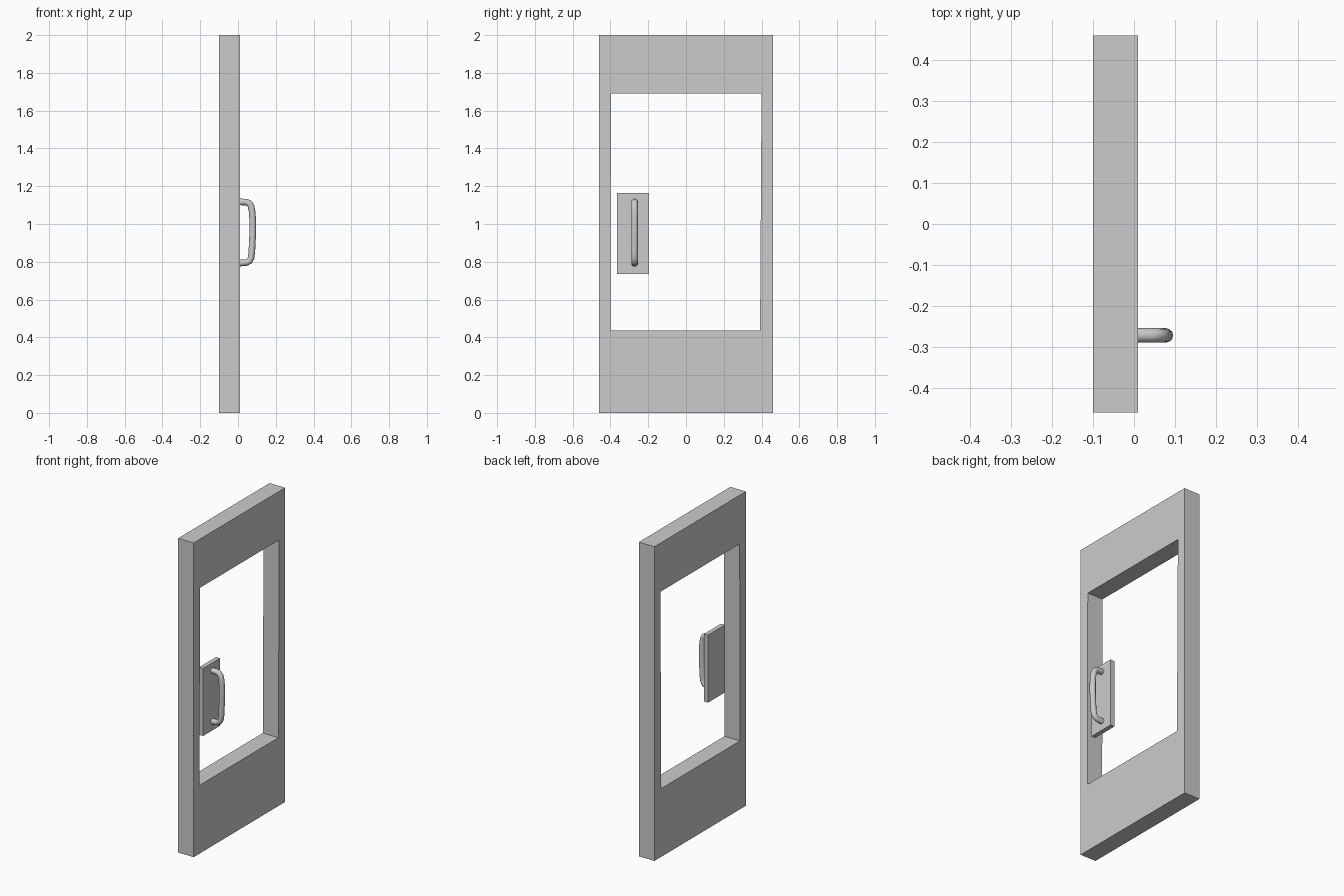
import bpy, bmesh, math

if "Cube" in bpy.data.objects:
    bpy.data.objects.remove(bpy.data.objects["Cube"])


def add_mesh(name, bm):
    bmesh.ops.recalc_face_normals(bm, faces=bm.faces[:])
    mesh = bpy.data.meshes.new(name)
    bm.to_mesh(mesh)
    bm.free()
    obj = bpy.data.objects.new(name, mesh)
    bpy.context.collection.objects.link(obj)
    return obj


# Door frame: outer and inner outlines (y, z) joined as a ring with depth in x
BACK, FRONT = -0.10, 0.01
outer = [(-0.46, 0), (0.46, 0), (0.46, 2), (-0.46, 2)]
inner = [(-0.401, 0.435), (0.392, 0.435), (0.40, 1.69), (-0.397, 1.69)]
bm = bmesh.new()
ob, of, ib, inf = [[bm.verts.new((x, y, z)) for y, z in loop]
                   for loop in (outer, inner) for x in (BACK, FRONT)]
for a, b in ((ob, of), (of, inf), (inf, ib), (ib, ob)):
    for i in range(4):
        j = (i + 1) % 4
        bm.faces.new((a[i], a[j], b[j], b[i]))
add_mesh("door_frame", bm)

# Handle backing plate
bm = bmesh.new()
bmesh.ops.create_cube(bm, size=1)
bmesh.ops.scale(bm, vec=(0.028, 0.17, 0.43), verts=bm.verts)
bmesh.ops.translate(bm, vec=(-0.004, -0.28, 0.95), verts=bm.verts)
add_mesh("handle_plate", bm)

# Pull handle: round tube swept along a bent path (x, z)
path = [(0.0, 1.117), (0.045, 1.116), (0.060, 1.109), (0.069, 1.095),
        (0.075, 1.065), (0.078, 1.02), (0.078, 0.95), (0.073, 0.85),
        (0.069, 0.82), (0.061, 0.804), (0.045, 0.796), (0.0, 0.792)]
curve = bpy.data.curves.new("pull_handle", 'CURVE')
curve.dimensions = '3D'
curve.bevel_depth = 0.0175
curve.bevel_resolution = 4
curve.use_fill_caps = True
spline = curve.splines.new('POLY')
spline.points.add(len(path) - 1)
for p, (x, z) in zip(spline.points, path):
    p.co = (x, -0.272, z, 1)
handle = bpy.data.objects.new("pull_handle", curve)
bpy.context.collection.objects.link(handle)
bpy.context.view_layer.objects.active = handle
handle.select_set(True)
bpy.ops.object.convert(target='MESH')
bpy.ops.object.shade_smooth_by_angle(angle=math.radians(40))
